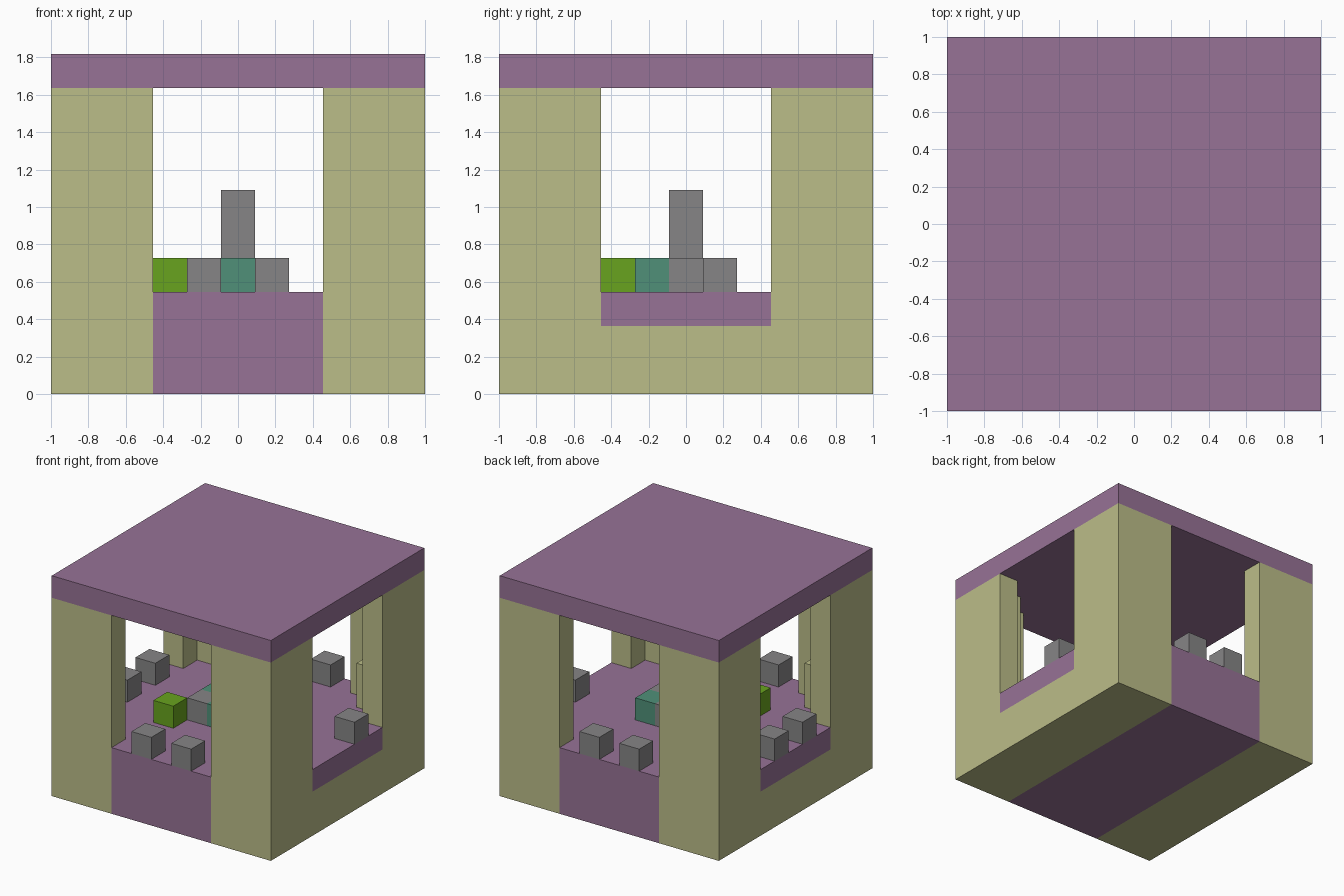
import bpy
import bmesh

cube = bpy.data.objects.get("Cube")
if cube:
    bpy.data.objects.remove(cube, do_unlink=True)

UNIT = 2 / 11   # one block
HALF = 5.5      # half the width, in blocks


def material(name, r, g, b):
    m = bpy.data.materials.new(name)
    m.use_nodes = True
    m.diffuse_color = (r, g, b, 1)
    bsdf = next(n for n in m.node_tree.nodes if n.type == "BSDF_PRINCIPLED")
    bsdf.inputs["Base Color"].default_value = (r, g, b, 1)
    return m


purple = material("purple", 0.31, 0.17, 0.305)
olive = material("olive", 0.50, 0.51, 0.25)
gray = material("gray", 0.24, 0.235, 0.24)
green = material("green", 0.14, 0.37, 0.013)
teal = material("teal", 0.08, 0.28, 0.19)


def prism(name, outline, z0, z1, mat, sx=1, sy=1):
    """Extrude a plan outline, in blocks from the centre, from z0 up to z1."""
    bm = bmesh.new()
    face = bm.faces.new([bm.verts.new((x * sx * UNIT, y * sy * UNIT, z0 * UNIT))
                         for x, y in outline])
    top = bmesh.ops.extrude_face_region(bm, geom=[face])["geom"]
    bmesh.ops.translate(bm, vec=(0, 0, (z1 - z0) * UNIT),
                        verts=[v for v in top if isinstance(v, bmesh.types.BMVert)])
    bmesh.ops.recalc_face_normals(bm, faces=bm.faces)
    mesh = bpy.data.meshes.new(name)
    bm.to_mesh(mesh)
    bm.free()
    mesh.materials.append(mat)
    obj = bpy.data.objects.new(name, mesh)
    bpy.context.scene.collection.objects.link(obj)
    return obj


def rect(x0, x1, y0, y1):
    return [(x0, y0), (x1, y0), (x1, y1), (x0, y1)]


def block(name, i, j, z0, z1, mat):
    """One block-wide column centred on grid cell (i, j)."""
    prism(name, rect(i - 0.5, i + 0.5, j - 0.5, j + 0.5), z0, z1, mat)


# Roof and the raised floor that runs from front to back
prism("roof", rect(-HALF, HALF, -HALF, HALF), 9, 10, purple)
prism("floor_centre", rect(-2.5, 2.5, -HALF, HALF), 0, 3, purple)

# Side foundations, with the floor reaching out to each side sill
wing = [(2.5, -4.5), (4.5, -4.5), (4.5, -2.5), (HALF, -2.5),
        (HALF, 2.5), (4.5, 2.5), (4.5, 4.5), (2.5, 4.5)]
for side, s in (("left", 1), ("right", -1)):
    prism("foundation_" + side, rect(2.5, HALF, -HALF, HALF), 0, 2, olive, s)
    prism("floor_" + side, wing, 2, 3, purple, s)

# L-shaped corner walls, each with a post in its inner corner
corner = [(2.5, HALF), (HALF, HALF), (HALF, 2.5),
          (4.5, 2.5), (4.5, 4.5), (2.5, 4.5)]
for side, sx in (("left", 1), ("right", -1)):
    for end, sy in (("back", 1), ("front", -1)):
        prism(f"corner_wall_{end}_{side}", corner, 2, 9, olive, sx, sy)
        post_top = 5 if sx == sy else 9
        block(f"corner_post_{end}_{side}", 4 * sx, 4 * sy, 3, post_top, olive)

# Blocks along the window sills
for x, y in ((-1, -5), (1, -5), (-1, 5), (1, 5), (-5, -1), (-5, 1), (5, 1)):
    block("sill_block", x, y, 3, 4, gray)

# Central pillar with a ring of stone and water blocks
block("central_pillar", 0, 0, 3, 6, gray)
water = {(0, -1), (-1, 0), (1, -1), (1, 1)}
for x in (-1, 0, 1):
    for y in (-1, 0, 1):
        if (x, y) in water:
            block("water_block", x, y, 3, 4, teal)
        elif (x, y) != (0, 0):
            block("basin_block", x, y, 3, 4, gray)

# Bush beside the basin
block("bush", -2, -2, 3, 4, green)
